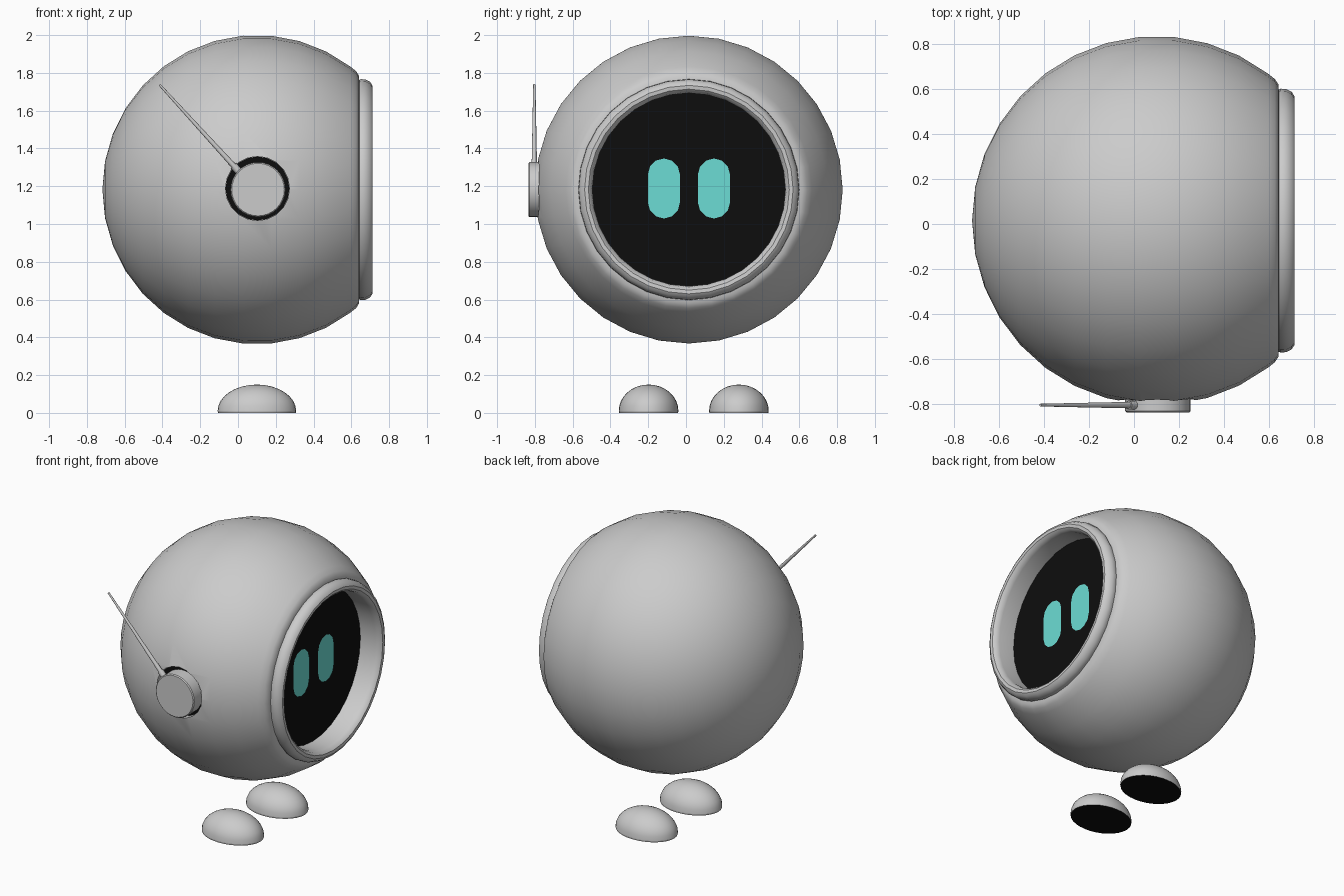
import bpy, bmesh
from math import sin, cos, pi, radians, sqrt
from mathutils import Vector, Matrix

if "Cube" in bpy.data.objects:
    bpy.data.objects.remove(bpy.data.objects["Cube"])

CX, CY, CZ, R = 0.10, 0.015, 1.182, 0.818


def material(name, rgb):
    m = bpy.data.materials.new(name)
    m.diffuse_color = (*rgb, 1)
    m.use_nodes = True
    m.node_tree.nodes["Principled BSDF"].inputs["Base Color"].default_value = m.diffuse_color
    return m


DARK = material("dark", (0.004, 0.004, 0.004))
CYAN = material("cyan", (0.15, 0.72, 0.66))


def finish(name, bm, mat=None, angle=35):
    bmesh.ops.remove_doubles(bm, verts=bm.verts, dist=1e-5)
    bmesh.ops.recalc_face_normals(bm, faces=bm.faces)
    me = bpy.data.meshes.new(name)
    bm.to_mesh(me)
    bm.free()
    me.shade_smooth()
    me.set_sharp_from_angle(angle=radians(angle))
    if mat:
        me.materials.append(mat)
    ob = bpy.data.objects.new(name, me)
    bpy.context.collection.objects.link(ob)
    return ob


def lathe(name, profile, origin, axis, steps=32, mat=None, closed=False):
    """Spin (height, radius) points around an axis through origin."""
    bm = bmesh.new()
    rot = Vector((0, 0, 1)).rotation_difference(Vector(axis)).to_matrix().to_4x4()
    vs = [bm.verts.new((r, 0, h)) for h, r in profile]
    es = [bm.edges.new(p) for p in zip(vs, vs[1:])]
    if closed:
        es.append(bm.edges.new((vs[-1], vs[0])))
    bmesh.ops.spin(bm, geom=vs + es, cent=(0, 0, 0), axis=(0, 0, 1),
                   angle=2 * pi, steps=steps)
    bmesh.ops.transform(bm, matrix=Matrix.Translation(origin) @ rot, verts=bm.verts)
    return finish(name, bm, mat)


# Spherical body, opened at the face end
end = 0.865 * pi / 1.13
arc = [(-R * cos(end * i / 13), R * sin(end * i / 13)) for i in range(14)]
arc = [p for p in arc if p[0] < 0.52]
arc += [(0.525, sqrt(R * R - 0.525 ** 2)), (0.54, 0.604), (0.542, 0.58),
        (0.43, 0.56), (0.43, 0)]
body = lathe("body", arc, (CX, CY, CZ), (1, 0, 0))

# Round socket cut into the side of the body
cutter = lathe("socket_cutter", [(0, 0), (0, 0.17), (0.2, 0.17), (0.2, 0)],
               (CX + 0.003, -0.735, CZ + 0.006), (0, -1, 0), 20)
cutter.hide_render = True
cut = body.modifiers.new("socket", 'BOOLEAN')
cut.operation, cut.object, cut.solver = 'DIFFERENCE', cutter, 'EXACT'
bpy.context.view_layer.objects.active = body
bpy.ops.object.modifier_apply(modifier="socket")
bpy.data.objects.remove(cutter)
body.data.set_sharp_from_angle(angle=radians(35))
lathe("socket_floor", [(0, 0), (0, 0.169)], (CX + 0.003, -0.745, CZ + 0.006),
      (0, -1, 0), 20, DARK)

# Face rim, a rounded ring with a deep inner wall
lathe("face_rim", [(0.44, 0.57), (0.53, 0.575), (0.55, 0.585), (0.575, 0.583),
                   (0.60, 0.57), (0.611, 0.552), (0.609, 0.532), (0.595, 0.517),
                   (0.57, 0.511), (0.44, 0.511)],
      (CX, CY, CZ), (1, 0, 0), closed=True)

# Dark screen set back inside the rim
lathe("screen", [(0, 0), (0, 0.515)], (0.555, CY, CZ), (1, 0, 0), 32, DARK)

# Two capsule-shaped eyes on the screen
for side, y in (("left", -0.117), ("right", 0.148)):
    bm = bmesh.new()
    ring = []
    for base, off in ((0, 0.074), (pi, -0.074)):
        for i in range(7):
            a = base + pi * i / 6
            ring.append(bm.verts.new((0.56, y + 0.085 * cos(a),
                                      1.188 + off + 0.085 * sin(a))))
    bm.faces.new(ring)
    finish(side + "_eye", bm, CYAN)

# Ear disc seated in the socket
lathe("ear_disc", [(0, 0), (0, 0.145), (0.085, 0.145), (0.091, 0.139), (0.091, 0)],
      (0.106, -0.744, CZ), (0, -1, 0), 32)

# Tapered antenna with a small collar
base, tip = Vector((0.01, -0.803, 1.272)), Vector((-0.415, -0.803, 1.737))
length = (tip - base).length
lathe("antenna", [(0, 0), (0, 0.015), (length, 0.006), (length, 0)],
      base, tip - base, 12)
lathe("antenna_collar", [(0, 0), (0, 0.02), (0.05, 0.02), (0.05, 0)],
      base, tip - base, 12)

# Half-ellipsoid feet with dark soles
for side, y in (("left", -0.198), ("right", 0.28)):
    dome = [(0.0, 0.99)] + [(0.01 + 0.14 * sin(i * pi / 16), cos(i * pi / 16))
                            for i in range(8)] + [(0.15, 0)]
    for name, prof, mat in (("foot", dome, None),
                            ("sole", [(0, 0), (0, 0.99)], DARK)):
        ob = lathe(f"{side}_{name}", prof, (0, 0, 0), (0, 0, 1), 32, mat)
        ob.data.transform(Matrix.Translation((CX, y, 0)) @
                          Matrix.Diagonal((0.208, 0.158, 1, 1)))
        # soles must face down
        if name == "sole" and ob.data.polygons[0].normal.z > 0:
            ob.data.flip_normals()
